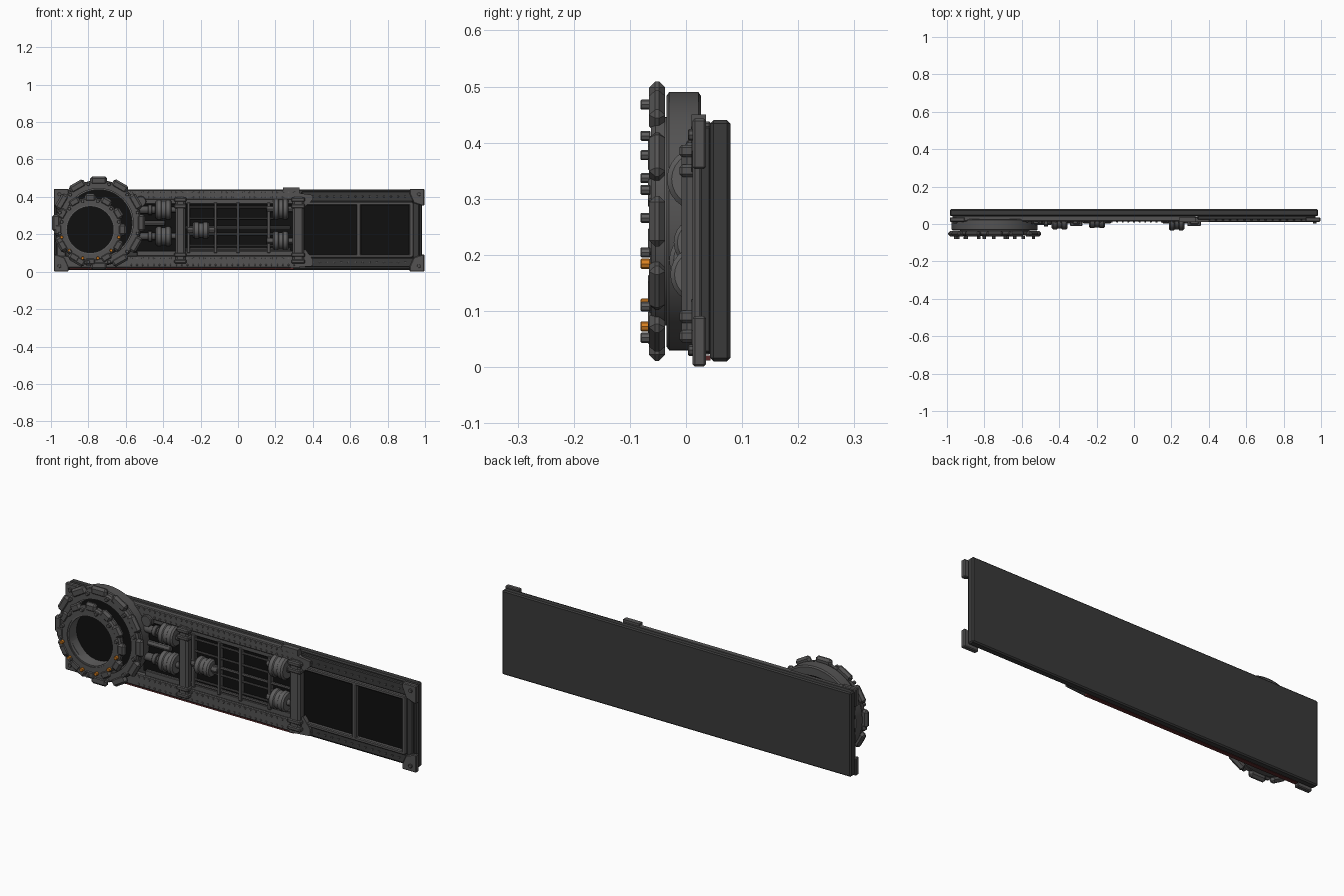
import bpy, bmesh, math
from mathutils import Matrix, Vector

if "Cube" in bpy.data.objects:
    bpy.data.objects.remove(bpy.data.objects["Cube"])


def material(name, rgb):
    m = bpy.data.materials.new(name)
    m.diffuse_color = (*rgb, 1)
    m.use_nodes = True
    m.node_tree.nodes["Principled BSDF"].inputs["Base Color"].default_value = m.diffuse_color
    return m


BOARD = material("dark board", (0.042, 0.042, 0.042))
STEEL = material("grey steel", (0.088, 0.086, 0.086))
LIGHT = material("pale steel", (0.115, 0.113, 0.113))
BLACK = material("black", (0.005, 0.005, 0.005))
ORANGE = material("orange", (0.70, 0.22, 0.015))
RED = material("dark red", (0.10, 0.022, 0.022))


class Part:
    """Collects several solids into one object with one colour."""

    def __init__(self, name, mat):
        self.name, self.mat, self.bm = name, mat, bmesh.new()

    def add(self, tmp, matrix=Matrix()):
        tmp.transform(matrix)
        bmesh.ops.recalc_face_normals(tmp, faces=tmp.faces)
        me = bpy.data.meshes.new("tmp")
        tmp.to_mesh(me)
        tmp.free()
        self.bm.from_mesh(me)
        bpy.data.meshes.remove(me)

    def box(self, x0, x1, y0, y1, z0, z1, bevel=0.0, matrix=Matrix()):
        b = bmesh.new()
        bmesh.ops.create_cube(b, size=1)
        b.transform(Matrix.Translation(((x0 + x1) / 2, (y0 + y1) / 2, (z0 + z1) / 2))
                    @ Matrix.Diagonal((x1 - x0, y1 - y0, z1 - z0, 1)))
        if bevel:
            bmesh.ops.bevel(b, geom=b.edges[:], offset=bevel, segments=1, affect='EDGES')
        self.add(b, matrix)

    def prism(self, pts, y0, y1, bevel=0.0):
        b = bmesh.new()
        f = b.faces.new([b.verts.new((x, y0, z)) for x, z in pts])
        r = bmesh.ops.extrude_face_region(b, geom=[f])
        for v in r["geom"]:
            if isinstance(v, bmesh.types.BMVert):
                v.co.y = y1
        if bevel:
            bmesh.ops.bevel(b, geom=b.edges[:], offset=bevel, segments=1, affect='EDGES')
        self.add(b)

    def lathe(self, centre, axis, profile, n=32, closed=True):
        """Revolve (radius, along) points; an open profile gets end caps."""
        b = bmesh.new()
        rings = [[b.verts.new((r * math.cos(2 * math.pi * i / n), r * math.sin(2 * math.pi * i / n), h))
                  for i in range(n)] for r, h in profile]
        pairs = list(zip(rings, rings[1:])) + ([(rings[-1], rings[0])] if closed else [])
        for p, q in pairs:
            for i in range(n):
                b.faces.new((p[i], p[(i + 1) % n], q[(i + 1) % n], q[i]))
        if not closed:
            b.faces.new(rings[0])
            b.faces.new(rings[-1])
        rot = Vector((0, 0, 1)).rotation_difference(Vector(axis)).to_matrix().to_4x4()
        self.add(b, Matrix.Translation(centre) @ rot)

    def rod(self, centre, axis, r, length, n=12):
        h = length / 2
        c = min(r, h) * 0.2
        self.lathe(centre, axis, [(r - c, -h), (r, -h + c), (r, h - c), (r - c, h)], n, False)

    def done(self):
        me = bpy.data.meshes.new(self.name)
        self.bm.to_mesh(me)
        self.bm.free()
        me.materials.append(self.mat)
        ob = bpy.data.objects.new(self.name, me)
        bpy.context.collection.objects.link(ob)
        return ob


X, Y, Z = (1, 0, 0), (0, 1, 0), (0, 0, 1)
parts = {}


def part(name, mat):
    parts[name] = Part(name, mat)
    return parts[name]


# Back board
part("back_board", BOARD).box(-0.985, 0.985, 0.043, 0.079, 0.01, 0.44, 0.006)

# Main frame rails
rails = part("frame_rails", STEEL)
rails.box(-0.95, 0.33, 0.014, 0.045, 0.385, 0.438, 0.004)
rails.box(-0.95, 0.33, 0.014, 0.045, 0.022, 0.085, 0.004)
rails.box(-0.97, -0.92, 0.016, 0.045, 0.03, 0.43, 0.004)
for z0, z1 in ((0.362, 0.388), (0.083, 0.112)):
    rails.box(-0.54, 0.30, 0.022, 0.045, z0, z1, 0.003)
part("bottom_strip", RED).box(-0.90, 0.30, 0.022, 0.044, 0.012, 0.021)

# Rivets along the rails
rivets = part("rail_rivets", LIGHT)
for z in (0.425, 0.398, 0.072, 0.036):
    for i in range(30):
        rivets.rod((-0.57 + i * 0.03, 0.013, z), Y, 0.005, 0.008, 6)

# Recess behind the machinery
part("recess", BLACK).box(-0.56, 0.30, 0.036, 0.044, 0.10, 0.37)

# Right-hand screen panel
screen = part("screen_frame", BOARD)
for z0, z1 in ((0.375, 0.43), (0.025, 0.075)):
    screen.box(0.34, 0.97, 0.024, 0.045, z0, z1, 0.004)
screen.box(0.935, 0.97, 0.024, 0.045, 0.03, 0.42, 0.004)
trim = part("screen_trim", STEEL)
for z in (0.365, 0.083):
    trim.box(0.35, 0.935, 0.012, 0.045, z - 0.009, z + 0.009, 0.004)
for x in (0.645, 0.927):
    trim.box(x - 0.012, x + 0.012, 0.012, 0.045, 0.08, 0.37, 0.004)
panes = part("screen_panes", BLACK)
panes.box(0.35, 0.634, 0.032, 0.044, 0.09, 0.358)
panes.box(0.656, 0.917, 0.032, 0.044, 0.09, 0.358)
for z in (0.402, 0.05):
    for i in range(14):
        trim.rod((0.40 + i * 0.038, 0.023, z), Y, 0.005, 0.008, 6)

# Corner brackets, mirrored left-right and top-bottom
brackets = part("corner_brackets", STEEL)
for sx in (-1, 1):
    edge = 0.997 if sx > 0 else 0.985
    for s in (-1, 1):
        pts = [(0, 0), (-0.08, 0), (-0.08, -0.025), (-0.058, -0.075), (-0.015, -0.09), (0, -0.09)]
        brackets.prism([(sx * (edge + x), 0.222 + s * (0.221 + z)) for x, z in pts], 0.012, 0.036, 0.004)
        brackets.rod((sx * (edge - 0.03), 0.01, 0.222 + s * 0.192), Y, 0.01, 0.012, 8)
# Brackets where the two sections meet
brackets.prism([(0.24, 0.45), (0.33, 0.45), (0.33, 0.42), (0.40, 0.41), (0.40, 0.385),
                (0.35, 0.34), (0.30, 0.39), (0.24, 0.42)], 0.010, 0.036)
brackets.prism([(0.28, 0.02), (0.40, 0.03), (0.40, 0.065), (0.36, 0.12), (0.30, 0.08)], 0.010, 0.036)

# Upright columns with collars
columns = part("columns", STEEL)
for x, r in ((-0.308, 0.026), (0.322, 0.030)):
    columns.box(x - r, x + r, -0.008, 0.04, 0.05, 0.40, 0.010)
    for z in (0.055, 0.09, 0.35, 0.385):
        columns.box(x - r - 0.007, x + r + 0.007, -0.012, 0.04, z - 0.011, z + 0.011, 0.005)

# Grid of bars over the recess
bars = part("grid_bars", STEEL)
for x in (-0.265, -0.12, 0.0, 0.165):
    bars.box(x - 0.009, x + 0.009, 0.014, 0.04, 0.10, 0.37, 0.003)
for z in (0.345, 0.285, 0.20, 0.14):
    bars.rod((-0.04, 0.024, z), X, 0.006, 0.46, 8)
for z in (0.235, 0.12):
    bars.rod((0.0, 0.026, z), X, 0.008, 0.56, 8)

# Rollers and their shafts
rollers = part("rollers", LIGHT)
shafts = part("roller_shafts", STEEL)
for x, z, r in ((-0.398, 0.332, 0.052), (-0.398, 0.19, 0.052), (-0.198, 0.222, 0.044),
                (0.228, 0.335, 0.056), (0.228, 0.165, 0.05)):
    rollers.lathe((x, 0.022, z), X, [(r * 0.5, -0.042), (r * 0.85, -0.042), (r, -0.034), (r, -0.014),
                                     (r * 0.9, -0.010), (r * 0.9, 0.010), (r, 0.014), (r, 0.034),
                                     (r * 0.85, 0.042), (r * 0.5, 0.042)], 24, False)
    shafts.rod((x, 0.020, z), X, 0.016, 0.15)
for z in (0.332, 0.19):
    shafts.rod((-0.49, 0.015, z), X, 0.020, 0.10)
    shafts.rod((-0.47, 0.014, z), X, 0.028, 0.022)
shafts.rod((-0.48, 0.018, 0.26), X, 0.014, 0.18)
shafts.rod((-0.52, 0.02, 0.375), Y, 0.03, 0.04)

# Big drum behind the rings
CX, CZ = -0.745, 0.26
drum = part("drum", STEEL)
drum.lathe((CX, 0, CZ), Y, [(0.223, -0.035), (0.23, -0.030), (0.23, 0.022), (0.223, 0.027),
                            (0.185, 0.027), (0.185, -0.035)], 64)
part("drum_gap", BLACK).lathe((CX, 0, CZ), Y, [(0.19, 0.012), (0.19, 0.026)], 48, False)

# Two toothed rings, the small one offset inside the big one
SX, SZ = -0.79, 0.225
bolts = part("ring_bolts", LIGHT)
lamps = part("orange_bolts", ORANGE)


def toothed_ring(name, cx, cz, inner, outer, size, teeth, y0, bolt_r):
    ring = part(name, STEEL)
    ring.lathe((cx, 0, cz), Y, [(inner, y0), (outer - 0.008, y0), (outer, y0 + 0.008),
                                (outer, -0.037), (inner, -0.037)], 48)
    for i in range(teeth):
        a = math.pi / 2 + 2 * math.pi * i / teeth
        m = Matrix.Translation((cx, 0, cz)) @ Matrix.Rotation(-a, 4, 'Y')
        ring.box(outer - 0.024, outer + 0.021, y0 - 0.004, -0.037, -size / 2, size / 2, 0.011, m)
        b = a + math.pi / teeth
        orange = name == "small_ring" and math.sin(b) < -0.25
        (lamps if orange else bolts).rod((cx + bolt_r * math.cos(b), -0.072, cz + bolt_r * math.sin(b)),
                                         Y, 0.009, 0.018, 8)


toothed_ring("big_ring", CX, CZ, 0.185, 0.228, 0.09, 12, -0.062, 0.215)
toothed_ring("small_ring", SX, SZ, 0.13, 0.172, 0.062, 12, -0.064, 0.158)

# Inner sleeve, thin inner lip and dark port
sleeve = part("port_sleeve", LIGHT)
sleeve.lathe((SX, 0, SZ), Y, [(0.123, -0.060), (0.134, -0.060), (0.134, 0.02), (0.123, 0.02)], 48)
sleeve.lathe((CX, 0, CZ), Y, [(0.178, -0.045), (0.186, -0.045), (0.186, 0.012), (0.178, 0.012)], 48)
part("port", BLACK).lathe((SX, 0, SZ), Y, [(0.126, 0.002), (0.126, 0.01)], 48, False)

# Finish: make objects and smooth round faces only
bpy.ops.object.select_all(action='DESELECT')
for p in parts.values():
    ob = p.done()
    ob.select_set(True)
    bpy.context.view_layer.objects.active = ob
bpy.ops.object.shade_smooth_by_angle(angle=math.radians(30))
